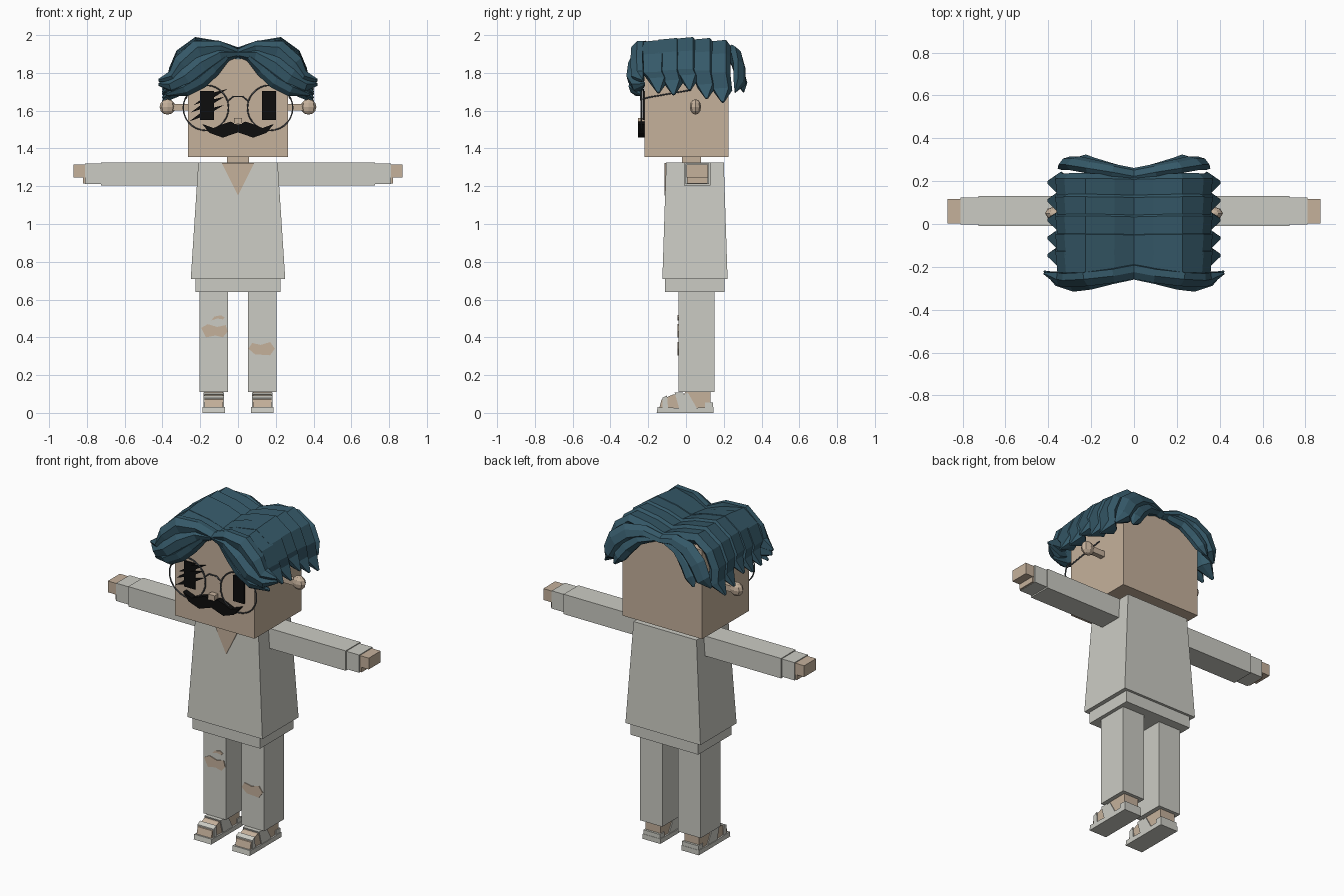
import bpy, bmesh, math
from mathutils import Vector

cube = bpy.data.objects.get("Cube")
if cube:
    bpy.data.objects.remove(cube, do_unlink=True)


def material(name, r, g, b):
    m = bpy.data.materials.new(name)
    m.use_nodes = True
    m.diffuse_color = (r, g, b, 1)
    bsdf = next(n for n in m.node_tree.nodes if n.type == 'BSDF_PRINCIPLED')
    bsdf.inputs["Base Color"].default_value = (r, g, b, 1)
    return m


SKIN = material("skin", .56, .44, .33)
CLOTH = material("pale_cloth", .6, .6, .55)
HAIR = material("teal_hair", .036, .1, .14)
BLACK = material("black", .004, .004, .004)
WIRE = material("dark_wire", .08, .09, .1)


def finish(name, bm, mat, mirror=False):
    bmesh.ops.recalc_face_normals(bm, faces=bm.faces)
    mesh = bpy.data.meshes.new(name)
    bm.to_mesh(mesh)
    bm.free()
    mesh.materials.append(mat)
    ob = bpy.data.objects.new(name, mesh)
    bpy.context.collection.objects.link(ob)
    if mirror:
        mod = ob.modifiers.new("mirror", 'MIRROR')
        mod.use_clip = False
        mod.use_mirror_merge = False
    return ob


def box(name, x, y, z, mat, mirror=False, top=None):
    """Box from ranges; top optionally gives other x and y ranges at the top."""
    bm = bmesh.new()
    bmesh.ops.create_cube(bm, size=1)
    for v in bm.verts:
        hi = v.co.z > 0
        xr, yr = top if (top and hi) else (x, y)
        v.co = (xr[v.co.x > 0], yr[v.co.y > 0], z[hi])
    return finish(name, bm, mat, mirror)


def prism(name, pts, axis, start, end, mat, mirror=False):
    """Extrude an outline: axis 'y' takes (x, z) points, axis 'x' takes (y, z)."""
    bm = bmesh.new()
    place = (lambda p, d: (p[0], d, p[1])) if axis == 'y' else (lambda p, d: (d, p[0], p[1]))
    face = bm.faces.new([bm.verts.new(place(p, start)) for p in pts])
    new = bmesh.ops.extrude_face_region(bm, geom=[face])["geom"]
    shift = Vector(place((0, 0), end - start))
    bmesh.ops.translate(bm, vec=shift, verts=[g for g in new if isinstance(g, bmesh.types.BMVert)])
    return finish(name, bm, mat, mirror)


SECTION = [(-1, -.6), (-1, .2), (-.35, 1), (.45, .7), (1, -.1), (.6, -.8)]


def lock(name, path, widths, depth, across=None):
    """Tapered strand along a path; without a fixed across axis it lies flat, facing y."""
    pts = [Vector(p) for p in path]
    bm = bmesh.new()
    rings = []
    for i, p in enumerate(pts):
        t = (pts[min(i + 1, len(pts) - 1)] - pts[max(i - 1, 0)]).normalized()
        side = across or t.cross(Vector((0, math.copysign(1, p.y), 0))).normalized()
        out = side.cross(t).normalized()
        d = depth * (.12 if i == len(pts) - 1 else 1)
        rings.append([bm.verts.new(p + side * a * widths[i] + out * b * d) for a, b in SECTION])
    for r, s in zip(rings, rings[1:]):
        for j in range(len(r)):
            k = (j + 1) % len(r)
            bm.faces.new((r[j], r[k], s[k], s[j]))
    bm.faces.new(rings[0])
    bm.faces.new(rings[-1])
    return finish(name, bm, HAIR, True)


def wire(name, pts, mirror=False):
    cu = bpy.data.curves.new(name, 'CURVE')
    cu.dimensions = '3D'
    cu.bevel_depth = .004
    cu.bevel_resolution = 1
    sp = cu.splines.new('POLY')
    sp.points.add(len(pts) - 1)
    for q, p in zip(sp.points, pts):
        q.co = (*p, 1)
    cu.materials.append(WIRE)
    ob = bpy.data.objects.new(name, cu)
    bpy.context.collection.objects.link(ob)
    if mirror:
        ob.modifiers.new("mirror", 'MIRROR').use_mirror_merge = False


# Torso, neck and head
box("shirt", (-.25, .25), (-.125, .22), (.71, 1.325), CLOTH, top=((-.21, .21), (-.105, .2)))
box("trouser_waist", (-.225, .225), (-.11, .205), (.64, .71), CLOTH)
prism("open_collar", [(-.085, 1.322), (.085, 1.322), (0, 1.15)], 'y', -.113, -.105, SKIN)
box("neck", (-.058, .058), (-.02, .08), (1.32, 1.36), SKIN)
box("head", (-.265, .265), (-.22, .225), (1.355, 1.89), SKIN)

# Arms and hands
box("sleeves", (.2, .725), (-.01, .13), (1.205, 1.325), CLOTH, True)
box("cuffs", (.725, .81), (-.003, .123), (1.213, 1.32), CLOTH, True)
box("palms", (.80, .82), (.005, .115), (1.215, 1.315), SKIN, True)
box("fingers", (.81, .87), (.003, .117), (1.247, 1.315), SKIN, True)

# Legs with torn knees
box("trouser_legs", (.053, .203), (-.04, .15), (.11, .65), CLOTH, True)
tears = {
    "right_knee_tear": [(-.195, .45), (-.16, .47), (-.11, .455), (-.065, .465), (-.055, .43),
                        (-.08, .4), (-.12, .41), (-.17, .4)],
    "right_thigh_tear": [(-.14, .49), (-.125, .51), (-.09, .517), (-.07, .505), (-.08, .495), (-.11, .5)],
    "left_knee_tear": [(.055, .34), (.075, .37), (.12, .36), (.17, .375), (.195, .34), (.17, .305), (.09, .31)],
}
for name, pts in tears.items():
    prism(name, pts, 'y', -.045, -.038, SKIN)

# Feet and sandals
prism("feet", [(-.14, .03), (-.13, .07), (-.07, .097), (-.01, .1), (.0, .115), (.13, .115), (.13, .02), (-.14, .02)],
      'x', .08, .178, SKIN, True)
prism("sandal_soles", [(-.155, 0), (-.15, .03), (.0, .025), (.145, .03), (.145, 0)], 'x', .07, .187, CLOTH, True)
prism("toe_straps", [(-.125, .02), (-.125, .08), (-.1, .093), (-.095, .02)], 'x', .074, .183, CLOTH, True)
prism("instep_straps", [(-.035, .02), (-.06, .107), (-.015, .107), (.03, .02)], 'x', .074, .183, CLOTH, True)
prism("ankle_straps", [(.02, .02), (-.01, .1), (.01, .107), (.06, .02)], 'x', .074, .183, CLOTH, True)
box("heel_straps", (.074, .183), (.1, .143), (.02, .055), CLOTH, True)

# Ears: short stems with faceted knobs
box("ear_stems", (.26, .35), (.035, .065), (1.6, 1.635), SKIN, True)
bm = bmesh.new()
bmesh.ops.create_uvsphere(bm, u_segments=8, v_segments=6, radius=1)
for v in bm.verts:
    v.co = Vector((.373 + v.co.x * .042, .05 + v.co.y * .03, 1.62 + v.co.z * .041))
finish("ear_knobs", bm, SKIN, True)

# Face
box("eyes", (.128, .2), (-.229, -.22), (1.55, 1.705), BLACK, True)
for i, (x, z) in enumerate([(-.235, 1.63), (-.25, 1.59), (-.255, 1.545)]):
    prism(f"eye_slash_{i + 1}", [(x, z), (x + .09, z + .03), (x + .18, z + .085), (x + .08, z + .06)],
          'y', -.23, -.222, BLACK)
box("nose", (-.022, .022), (-.255, -.22), (1.53, 1.562), SKIN)
half = [(.04, 1.542), (.09, 1.525), (.13, 1.508), (.19, 1.53), (.15, 1.482), (.08, 1.457), (.03, 1.475)]
prism("moustache", [(0, 1.525)] + half + [(0, 1.485)] + [(-x, z) for x, z in reversed(half)],
      'y', -.255, -.22, BLACK)

# Glasses
wire("lens_rims", [(.17 + .12 * math.cos(a), -.238, 1.615 + .12 * math.sin(a))
                   for a in (i * math.tau / 28 for i in range(29))], True)
wire("glasses_bridge", [(-.055, -.238, 1.65), (-.025, -.24, 1.675), (.025, -.24, 1.675), (.055, -.238, 1.65)])
wire("glasses_arms", [(.28, -.238, 1.66), (.272, -.2, 1.67), (.272, .03, 1.71)], True)

# Hair ribs over the crown: y position, lift, extra drop at the tip
Y = Vector((0, 1, 0))
profile = [(0, 1.885), (.1, 1.92), (.22, 1.942), (.295, 1.885), (.33, 1.8), (.335, 1.74), (.4, 1.68)]
ribs = [(.175, -.005, -.03), (.09, .005, -.02), (.0, .01, .02), (-.085, .005, .0), (-.165, -.005, .02)]
for i, (y, lift, drop) in enumerate(ribs):
    path = [(x, y + .02 * (k > 4), z + lift + (drop if k > 4 else 0)) for k, (x, z) in enumerate(profile)]
    lock(f"crown_lock_{i + 1}", path, [.055, .06, .062, .062, .06, .05, .008], .048, Y)

# Curtain fringe and back locks
lock("fringe_upper", [(0, -.215, 1.9), (.1, -.235, 1.93), (.21, -.25, 1.915), (.29, -.255, 1.84),
                      (.34, -.25, 1.775), (.42, -.23, 1.76)], [.025, .04, .06, .06, .04, .008], .04)
lock("fringe_middle", [(.01, -.225, 1.9), (.1, -.245, 1.89), (.19, -.27, 1.835), (.27, -.28, 1.77),
                       (.35, -.255, 1.73), (.42, -.22, 1.74)], [.02, .045, .06, .055, .04, .008], .036)
lock("fringe_lower", [(.06, -.235, 1.88), (.13, -.25, 1.82), (.2, -.265, 1.76), (.28, -.27, 1.715),
                      (.38, -.24, 1.685)], [.02, .04, .045, .04, .008], .034)
lock("back_upper", [(0, .225, 1.89), (.1, .245, 1.915), (.2, .265, 1.89), (.27, .28, 1.83), (.31, .28, 1.75),
                    (.35, .26, 1.7)], [.025, .035, .055, .06, .05, .008], .036)
lock("back_lower", [(.04, .235, 1.89), (.13, .26, 1.87), (.2, .28, 1.81), (.24, .295, 1.75),
                    (.265, .305, 1.7)], [.02, .035, .045, .04, .008], .03)
